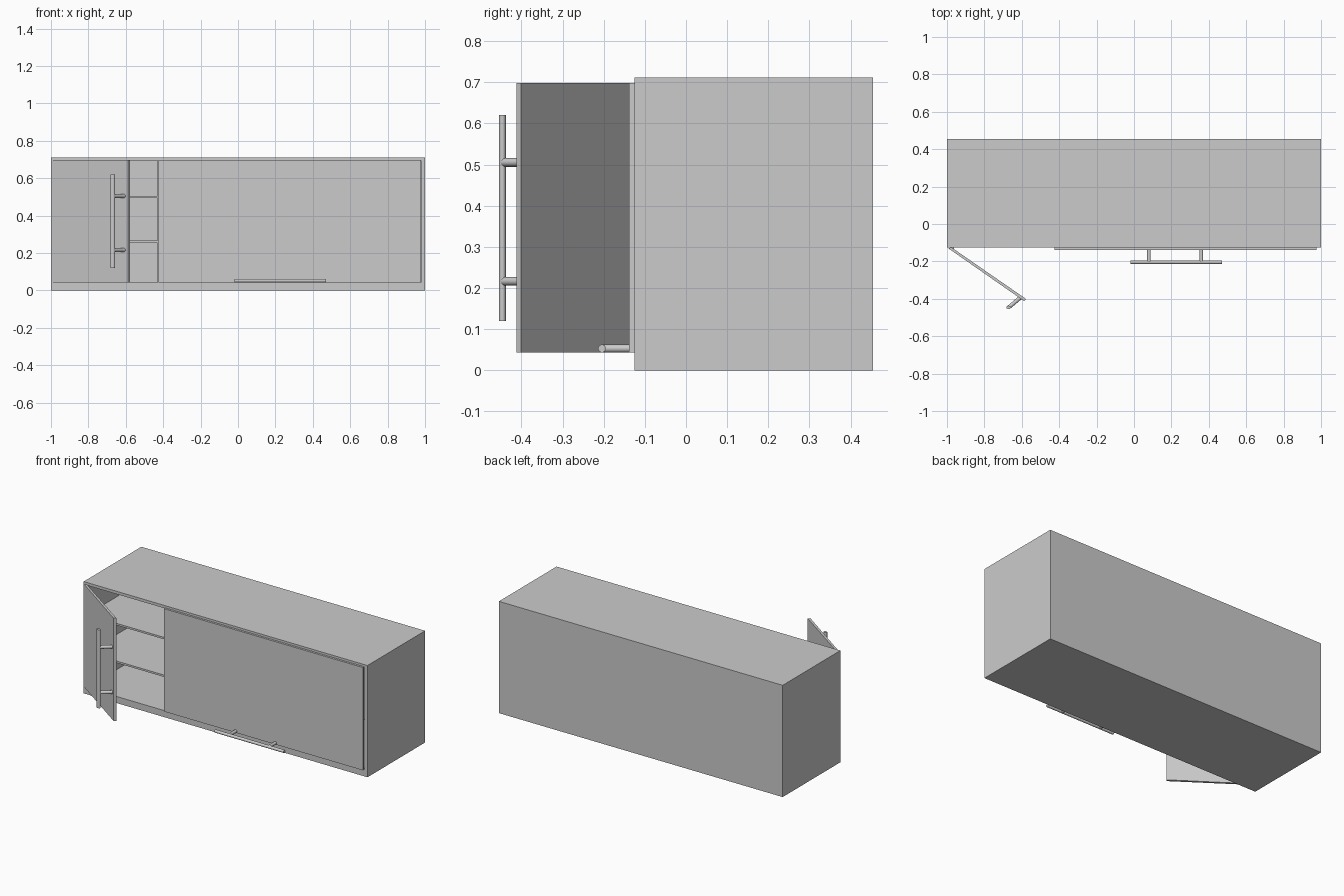
import bpy, bmesh
from mathutils import Vector

if "Cube" in bpy.data.objects:
    bpy.data.objects.remove(bpy.data.objects["Cube"])


def prism(name, pts, z0, z1):
    """Vertical prism from an xy outline (counter-clockwise)."""
    bm = bmesh.new()
    face = bm.faces.new([bm.verts.new((x, y, z0)) for x, y in pts])
    top = bmesh.ops.extrude_face_region(bm, geom=[face])
    verts = [g for g in top["geom"] if isinstance(g, bmesh.types.BMVert)]
    bmesh.ops.translate(bm, verts=verts, vec=(0, 0, z1 - z0))
    bmesh.ops.recalc_face_normals(bm, faces=bm.faces)
    me = bpy.data.meshes.new(name)
    bm.to_mesh(me)
    bm.free()
    ob = bpy.data.objects.new(name, me)
    bpy.context.collection.objects.link(ob)
    return ob


def box(name, x0, x1, y0, y1, z0, z1):
    return prism(name, [(x0, y0), (x1, y0), (x1, y1), (x0, y1)], z0, z1)


def rod(name, a, b, r, squash=(1, 1)):
    """Round bar from a to b; squash scales its cross-section."""
    a, b = Vector(a), Vector(b)
    bpy.ops.mesh.primitive_cylinder_add(vertices=24, radius=r, depth=(b - a).length,
                                        location=(a + b) / 2)
    ob = bpy.context.object
    ob.name = name
    ob.rotation_mode = 'QUATERNION'
    ob.rotation_quaternion = (b - a).to_track_quat('Z', 'Y')
    ob.scale = (squash[0], squash[1], 1)
    bpy.ops.object.shade_smooth_by_angle()
    return ob


F, B, H = -0.125, 0.455, 0.712      # carcass front, back, height
LO, HI, IN = 0.042, 0.694, 0.978    # inner floor, ceiling, side

# Carcass
box("bottom_panel", -1, 1, F, B, 0, LO)
box("top_panel", -1, 1, F, B, HI, H)
box("left_side", -1, -IN, F, B, LO, HI)
box("right_side", IN, 1, F, B, LO, HI)
box("back_panel", -IN, IN, B - 0.02, B, LO, HI)
box("divider", -0.43, -0.41, F, B - 0.02, LO, HI)

# Shelves of the open compartment
for i, z in enumerate((0.26, 0.50)):
    box(f"shelf_{i + 1}", -IN, -0.43, F + 0.003, B - 0.02, z - 0.006, z + 0.006)

# Closed wide door
box("wide_door", -0.424, 0.976, F - 0.013, F, 0.043, 0.698)

# Open narrow door, swung out from its left hinge
prism("open_door", [(-0.994, -0.129), (-0.588, -0.412), (-0.577, -0.401), (-0.976, -0.125)],
      0.043, 0.698)
for i, z in enumerate((0.125, 0.595)):
    box(f"hinge_{i + 1}", -0.978, -0.962, -0.136, -0.121, z - 0.006, z + 0.006)

# Horizontal handle of the wide door
rod("wide_handle_bar", (-0.018, -0.204, 0.053), (0.47, -0.204, 0.053), 0.0095)
for i, x in enumerate((0.08, 0.36)):
    rod(f"wide_handle_post_{i + 1}", (x, -0.204, 0.053), (x, F - 0.01, 0.053), 0.0095)

# Vertical handle of the open door
bar = rod("open_handle_bar", (-0.67, -0.446, 0.12), (-0.67, -0.446, 0.62), 0.009)
bar.rotation_mode = 'XYZ'
bar.rotation_euler = (0, 0, 0)
bar.scale = (1.4, 1, 1)
for i, z in enumerate((0.216, 0.505)):
    rod(f"open_handle_post_{i + 1}", (-0.67, -0.446, z), (-0.607, -0.393, z), 0.0105)
